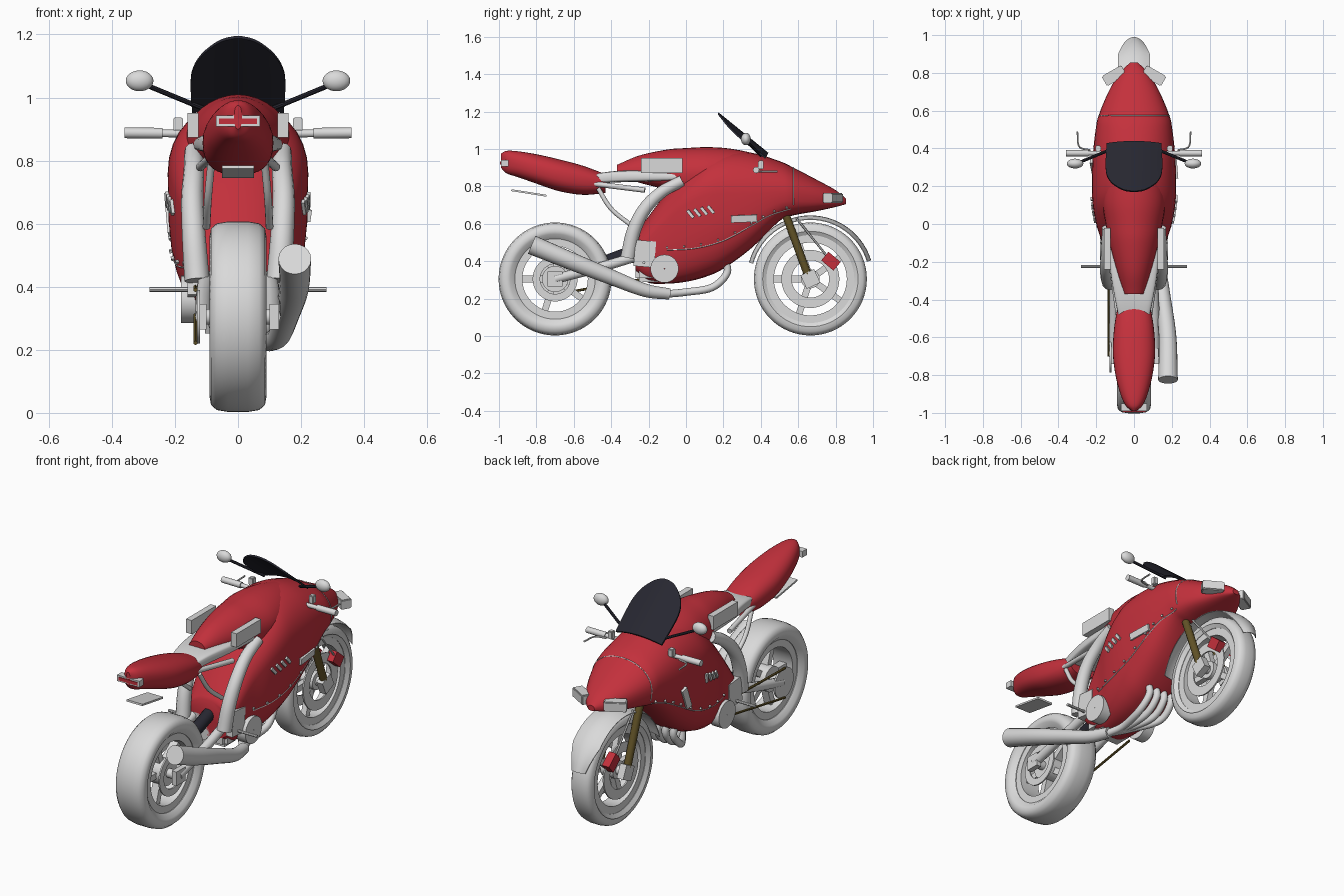
import bpy, bmesh, math
from mathutils import Vector, Matrix
from mathutils.bvhtree import BVHTree

if "Cube" in bpy.data.objects:
    bpy.data.objects.remove(bpy.data.objects["Cube"])


def material(name, rgb):
    m = bpy.data.materials.new(name)
    m.use_nodes = True
    m.diffuse_color = (*rgb, 1)
    m.node_tree.nodes["Principled BSDF"].inputs["Base Color"].default_value = (*rgb, 1)
    return m


RED = material("red paint", (0.55, 0.03, 0.045))
GREY = material("light grey", (0.7, 0.7, 0.7))
BLACK = material("dark glass", (0.02, 0.02, 0.03))
BRONZE = material("dark bronze", (0.12, 0.085, 0.02))


def finish(name, bm, mat, smooth=True):
    bmesh.ops.recalc_face_normals(bm, faces=bm.faces)
    me = bpy.data.meshes.new(name)
    bm.to_mesh(me)
    bm.free()
    ob = bpy.data.objects.new(name, me)
    bpy.context.collection.objects.link(ob)
    me.materials.append(mat)
    if smooth:
        bpy.ops.object.select_all(action="DESELECT")
        ob.select_set(True)
        bpy.context.view_layer.objects.active = ob
        bpy.ops.object.shade_smooth_by_angle(angle=math.radians(40))
    return ob


def spline(pts, n=6):
    """Catmull-Rom through tuples of any length."""
    p = [Vector(q) for q in pts]
    p = [2 * p[0] - p[1]] + p + [2 * p[-1] - p[-2]]
    out = []
    for i in range(1, len(p) - 2):
        a, b, c, d = p[i - 1:i + 3]
        for k in range(n):
            t = k / n
            out.append(0.5 * (2 * b + (c - a) * t + (2 * a - 5 * b + 4 * c - d) * t * t
                              + (3 * b - a - 3 * c + d) * t ** 3))
    return out + [p[-2]]


def skin(name, rings, mat, cap=True, closed=False, smooth=True):
    bm = bmesh.new()
    vs = [[bm.verts.new(c) for c in r] for r in rings]
    n = len(vs[0])
    for a, b in zip(vs, vs[1:] + (vs[:1] if closed else [])):
        for i in range(n):
            bm.faces.new((a[i], a[(i + 1) % n], b[(i + 1) % n], b[i]))
    if cap and not closed:
        bm.faces.new(vs[0])
        bm.faces.new(vs[-1])
    return finish(name, bm, mat, smooth)


def loft(name, stations, mat, up=1.0, low=0.6, seg=32):
    """Stations hold y, bottom, widest height, top and half width."""
    rings = []
    for y, bot, mid, top, hw in spline(stations):
        ring = []
        for i in range(seg):
            t = math.tau * i / seg
            c, s = math.cos(t), math.sin(t)
            e = up if s > 0 else low
            x = hw * math.copysign(abs(c) ** e, c)
            z = mid + (top - mid if s > 0 else mid - bot) * math.copysign(abs(s) ** e, s)
            ring.append((x, y, z))
        rings.append(ring)
    return skin(name, rings, mat)


def tube(name, pts, r, mat, seg=12, r_end=None, n=6):
    path = spline(pts, n) if len(pts) > 2 else [Vector(p) for p in pts]
    r_end = r if r_end is None else r_end
    rings, last = [], len(path) - 1
    for i, p in enumerate(path):
        d = (path[min(i + 1, last)] - path[max(i - 1, 0)]).normalized()
        u = d.cross(Vector((1, 0, 0)) if abs(d.x) < 0.8 else Vector((0, 0, 1))).normalized()
        v = d.cross(u)
        rad = r + (r_end - r) * i / last
        rings.append([p + rad * (u * math.cos(math.tau * k / seg) + v * math.sin(math.tau * k / seg))
                      for k in range(seg)])
    return skin(name, rings, mat)


def box(name, loc, size, mat, rot=None, bevel=0.0):
    bm = bmesh.new()
    bmesh.ops.create_cube(bm, size=1, matrix=Matrix.Diagonal((*size, 1)))
    if bevel:
        bmesh.ops.bevel(bm, geom=bm.edges[:], offset=bevel, segments=2, affect="EDGES")
    bm.transform(Matrix.Translation(loc) @ (rot.to_4x4() if rot else Matrix()))
    return finish(name, bm, mat, False)


def rx(deg):
    return Matrix.Rotation(math.radians(deg), 3, "X")


def lathe(name, centre, profile, mat, seg=48):
    """Closed (x, radius) profile turned about the axle."""
    rings = []
    for k in range(seg):
        t = math.tau * k / seg
        rings.append([(centre[0] + x, centre[1] + r * math.cos(t), centre[2] + r * math.sin(t))
                      for x, r in profile])
    return skin(name, rings, mat, closed=True)


def ring(name, centre, half, r0, r1, mat):
    return lathe(name, centre, [(-half, r0), (half, r0), (half, r1), (-half, r1)], mat)


# Wheels
def wheel(label, y, hw, rim, hub):
    c = (0, y, 0.305)
    side = [(hw * 0.72, rim), (hw * 0.95, rim + 0.025), (hw, 0.255), (hw * 0.95, 0.28),
            (hw * 0.75, 0.296), (hw * 0.35, 0.302)]
    lathe(label + "_tyre", c, side + [(-x, r) for x, r in reversed(side)], GREY, 64)
    ring(label + "_rim", c, hw * 0.68, rim - 0.04, rim + 0.005, GREY)
    ring(label + "_hub", c, hw * 0.6, 0.012, hub, GREY)
    ring(label + "_axle", c, hw + 0.03, 0.004, 0.025, GREY)
    for k in range(5):
        a = math.degrees(math.tau * k / 5) + 18
        d = rx(a) @ Vector((0, 0, (rim + hub) / 2 - 0.02))
        box(label + "_spoke", Vector(c) + d, (hw * 0.5, 0.035, rim - hub + 0.02), GREY, rx(a))


REAR, FRONT = -0.7, 0.665
wheel("rear", REAR, 0.09, 0.215, 0.07)
wheel("front", FRONT, 0.065, 0.235, 0.05)
for s in (-1, 1):
    ring("front_brake_disc", (s * 0.052, FRONT, 0.305), 0.004, 0.1, 0.155, GREY)
ring("rear_brake_disc", (0.075, REAR, 0.305), 0.004, 0.08, 0.12, GREY)
ring("rear_sprocket", (-0.125, REAR, 0.305), 0.005, 0.03, 0.085, GREY)

# Painted bodywork
fairing = loft("fairing", [
    (-0.27, 0.34, 0.45, 0.54, 0.135), (-0.2, 0.285, 0.52, 0.64, 0.15), (-0.1, 0.28, 0.62, 0.77, 0.17),
    (0, 0.29, 0.7, 0.87, 0.2), (0.1, 0.315, 0.75, 0.95, 0.218), (0.2, 0.36, 0.76, 0.985, 0.223),
    (0.35, 0.47, 0.76, 0.98, 0.219), (0.5, 0.615, 0.77, 0.935, 0.203), (0.575, 0.645, 0.765, 0.9, 0.187),
    (0.7, 0.668, 0.745, 0.835, 0.135), (0.8, 0.69, 0.73, 0.78, 0.075), (0.855, 0.705, 0.72, 0.735, 0.02)],
    RED, up=0.95, low=0.62)
loft("fuel_tank", [
    (-0.37, 0.86, 0.88, 0.915, 0.05), (-0.25, 0.82, 0.875, 0.965, 0.09), (-0.1, 0.78, 0.87, 0.997, 0.13),
    (0, 0.74, 0.865, 1.005, 0.15), (0.12, 0.74, 0.87, 1.01, 0.165), (0.25, 0.76, 0.87, 1.0, 0.15),
    (0.4, 0.8, 0.88, 0.967, 0.1), (0.48, 0.86, 0.9, 0.935, 0.03)], RED, up=1.05, low=0.8)
loft("tail_cowl", [
    (-0.43, 0.765, 0.82, 0.865, 0.085), (-0.55, 0.755, 0.835, 0.91, 0.105), (-0.68, 0.775, 0.86, 0.945, 0.112),
    (-0.8, 0.815, 0.89, 0.972, 0.098), (-0.9, 0.85, 0.92, 0.988, 0.072), (-0.96, 0.87, 0.935, 0.99, 0.045),
    (-0.99, 0.9, 0.94, 0.975, 0.012)], RED, up=0.85, low=0.8)
box("tail_light", (0, -0.97, 0.925), (0.14, 0.04, 0.035), GREY)
box("tail_light_lens", (0, -0.991, 0.925), (0.12, 0.006, 0.018), RED)
box("number_plate", (0, -0.84, 0.765), (0.1, 0.19, 0.01), GREY, rx(-9))

# Seat and side panels
loft("seat", [(-0.52, 0.81, 0.835, 0.86, 0.075), (-0.4, 0.82, 0.85, 0.88, 0.1),
              (-0.25, 0.825, 0.85, 0.885, 0.125), (-0.05, 0.83, 0.85, 0.875, 0.14)], GREY, 0.4, 0.4)
for s in (-1, 1):
    box("side_intake", (s * 0.142, -0.13, 0.912), (0.035, 0.22, 0.078), GREY)

# Windscreen: arched sheet leaning backwards
outline = [(0, 0.145), (0.35, 0.15), (0.6, 0.146), (0.78, 0.122), (0.9, 0.085), (0.97, 0.05), (1, 0.012)]
rows = []
for f, w in spline(outline, 4):
    front = []
    for k in range(9):
        q = k / 4 - 1
        sag = 0.025 * (q * w / 0.15) ** 2
        front.append(Vector((q * w, 0.44 - 0.265 * f - 0.5 * sag, 0.98 + 0.215 * f - sag)))
    back = [p - Vector((0, 0.006, 0.008)) for p in reversed(front)]
    rows.append(front + back)
skin("windscreen", rows, BLACK)

# Seams, rivets and vents laid on the fairing skin
tree = BVHTree.FromPolygons([v.co.copy() for v in fairing.data.vertices],
                            [tuple(p.vertices) for p in fairing.data.polygons])


def on_skin(y, z, s):
    hit, nor, _, _ = tree.ray_cast(Vector((s, y, z)), Vector((-s, 0, 0)))
    return (hit, nor) if hit else (Vector((s * 0.15, y, z)), Vector((s, 0, 0)))


def decal(name, y, z, s, size, turn):
    hit, nor = on_skin(y, z, s)
    frame = Vector((1, 0, 0)).rotation_difference(nor).to_matrix()
    box(name, hit, (0.02, *size), GREY, frame @ rx(turn))


for s in (-1, 1):
    decal("side_marker", 0.31, 0.628, s, (0.14, 0.038), 2)
    for k in range(4):
        decal("vent_slat", 0.025 + 0.036 * k, 0.652 + 0.008 * k, s, (0.016, 0.05), 40)
    line = spline([(-0.1, 0.46), (0.05, 0.47), (0.2, 0.51), (0.35, 0.59), (0.45, 0.645), (0.56, 0.68)], 5)
    tube("lower_seam", [on_skin(y, z, s)[0] for y, z in line], 0.003, GREY, 5, n=1)
    for y, z in line[::3]:
        decal("rivet", y, z + 0.015, s, (0.01, 0.01), 0)
seam = []
for k in range(33):
    a = math.pi * (k / 32 * 1.2 - 0.1)
    d = Vector((math.cos(a), 0, math.sin(a)))
    hit = tree.ray_cast(Vector((0, 0.575, 0.76)) + d, -d)[0]
    if hit:
        seam.append(hit)
tube("nose_seam", seam, 0.003, GREY, 5, n=1)

# Parts on both sides
for s in (-1, 1):
    # Handlebars, levers and mirrors
    tube("handlebar", [(s * 0.14, 0.375, 0.885), (s * 0.36, 0.375, 0.888)], 0.012, GREY)
    tube("grip", [(s * 0.24, 0.375, 0.887), (s * 0.36, 0.375, 0.888)], 0.017, GREY)
    tube("lever", [(s * 0.23, 0.39, 0.88), (s * 0.29, 0.41, 0.88), (s * 0.3, 0.49, 0.88)], 0.005, GREY, 6)
    box("reservoir", (s * 0.19, 0.4, 0.915), (0.03, 0.03, 0.045), GREY, bevel=0.004)
    bm = bmesh.new()
    bmesh.ops.create_uvsphere(bm, u_segments=20, v_segments=12, radius=1)
    bm.transform(Matrix.Translation((s * 0.312, 0.32, 1.053)) @ Matrix.Diagonal((0.044, 0.026, 0.033, 1)))
    finish("mirror", bm, GREY)
    tube("mirror_stalk", [(s * 0.11, 0.4, 0.965), (s * 0.28, 0.33, 1.035)], 0.008, BLACK, 8)
    # Headlights
    box("headlight", (s * 0.105, 0.785, 0.738), (0.12, 0.06, 0.055), GREY,
        Matrix.Rotation(-s * math.radians(30), 3, "Z"), 0.005)
    # Fork and caliper
    tube("fork_leg", [(s * 0.085, 0.5, 0.74), (s * 0.085, 0.65, 0.33)], 0.021, BRONZE)
    box("axle_clamp", (s * 0.085, FRONT, 0.305), (0.04, 0.08, 0.08), GREY, rx(25))
    box("brake_caliper", (s * 0.07, 0.775, 0.4), (0.045, 0.06, 0.085), RED, rx(50))
    tube("brake_line", [(s * 0.08, 0.59, 0.63), (s * 0.08, 0.76, 0.42)], 0.006, GREY, 6)
    # Frame beam, bracket and subframe
    tube("frame_beam", [(s * 0.13, -0.31, 0.42), (s * 0.14, -0.28, 0.56), (s * 0.145, -0.22, 0.68),
                        (s * 0.14, -0.13, 0.77), (s * 0.14, -0.02, 0.83)], 0.04, GREY, r_end=0.03)
    box("frame_bracket", (s * 0.14, -0.22, 0.44), (0.04, 0.11, 0.14), GREY, rx(-5))
    tube("subframe_strut", [(s * 0.085, -0.47, 0.79), (s * 0.095, -0.4, 0.68), (s * 0.1, -0.29, 0.59)],
         0.012, GREY)
    tube("subframe_rail", [(s * 0.08, -0.5, 0.815), (s * 0.12, -0.22, 0.78)], 0.014, GREY)
    ring("engine_cover", (s * 0.15, -0.115, 0.36), 0.03, 0.002, 0.075, GREY)
    # Swingarm
    tube("swingarm", [(s * 0.1, -0.25, 0.43), (s * 0.108, -0.45, 0.37), (s * 0.11, REAR, 0.305)], 0.026, GREY)
    box("swingarm_end", (s * 0.115, REAR, 0.305), (0.03, 0.08, 0.08), GREY)
    tube("foot_peg", [(s * 0.1, -0.225, 0.392), (s * 0.28, -0.225, 0.392)], 0.008, GREY, 8)

# Engine, shock and chain
box("engine_block", (0, -0.2, 0.38), (0.22, 0.14, 0.18), GREY, bevel=0.02)
tube("shock", [(0, -0.42, 0.4), (0, -0.26, 0.46)], 0.035, BLACK)
tube("chain_upper", [(-0.135, REAR, 0.39), (-0.135, -0.2, 0.4)], 0.007, BRONZE, 6)
tube("chain_lower", [(-0.135, REAR, 0.222), (-0.135, -0.2, 0.31)], 0.007, BRONZE, 6)

# Exhaust
for k in range(4):
    x = -0.075 + 0.05 * k
    tube("header_pipe", [(x, 0.2, 0.42), (x, 0.22, 0.34), (x + 0.01, 0.14, 0.26), (0.05 + x / 3, 0, 0.235),
                         (0.1, -0.1, 0.225)], 0.02, GREY)
tube("muffler", [(0.1, -0.09, 0.225), (0.13, -0.22, 0.245), (0.155, -0.4, 0.315), (0.178, -0.6, 0.395),
                 (0.18, -0.825, 0.488)], 0.03, GREY, 20, 0.052)

# Front mudguard wraps the tyre
rows = []
for k in range(29):
    a = math.radians(165 - 148 * k / 28)
    w = 0.085 * min(1, 0.5 + (28 - k) / 10)
    arc = [(q / 3 * w, 0.34 - 0.02 * (q / 3) ** 2) for q in range(-3, 4)]
    arc += [(x, r - 0.004) for x, r in reversed(arc)]
    rows.append([(x, FRONT + r * math.cos(a), 0.305 + r * math.sin(a)) for x, r in arc])
skin("front_mudguard", rows, GREY)
